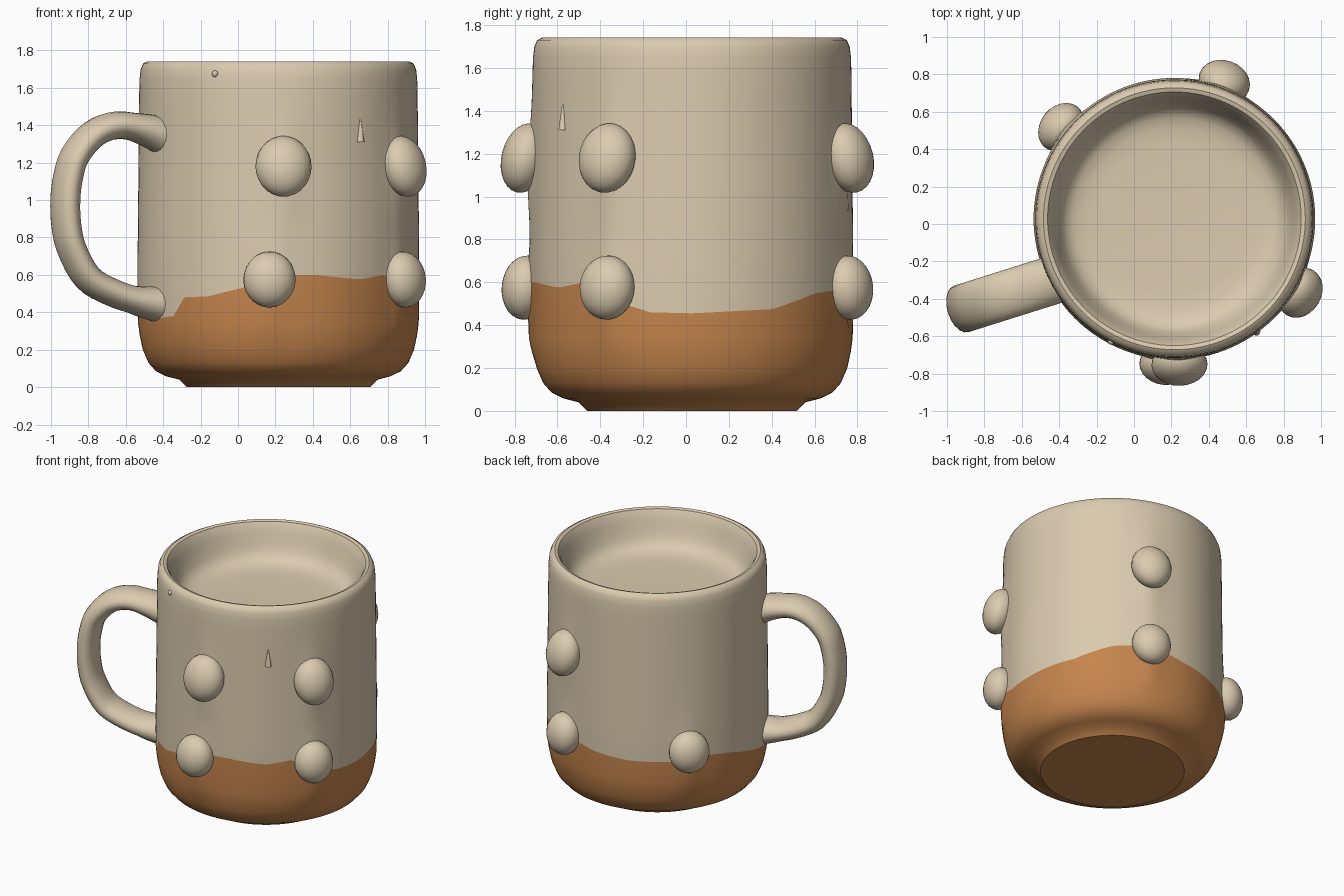
import bpy, bmesh, math
from mathutils import Vector, Matrix

if "Cube" in bpy.data.objects:
    bpy.data.objects.remove(bpy.data.objects["Cube"])

CX, CY = 0.216, 0.028          # axis of the cup


def material(name, rgb):
    m = bpy.data.materials.new(name)
    m.diffuse_color = (*rgb, 1)
    m.use_nodes = True
    m.node_tree.nodes["Principled BSDF"].inputs["Base Color"].default_value = m.diffuse_color
    return m


CREAM = material("cream_glaze", (0.71, 0.595, 0.43))
CLAY = material("orange_clay", (0.56, 0.235, 0.075))


def finish(bm, name, mats, angle=40):
    bmesh.ops.recalc_face_normals(bm, faces=bm.faces)
    me = bpy.data.meshes.new(name)
    bm.to_mesh(me)
    bm.free()
    ob = bpy.data.objects.new(name, me)
    bpy.context.collection.objects.link(ob)
    for m in mats:
        me.materials.append(m)
    bpy.context.view_layer.objects.active = ob
    ob.select_set(True)
    bpy.ops.object.shade_smooth_by_angle(angle=math.radians(angle))
    ob.select_set(False)
    return ob


# Wavy glaze edge: (degrees around the cup, height)
EDGE = [(0, .455), (30, .475), (50, .55), (70, .57), (90, .52), (110, .5), (132, .5),
        (145, .53), (165, .49), (190, .4), (205, .36), (222, .38), (228, .48),
        (240, .485), (255, .53), (270, .6), (285, .6), (305, .575), (318, .6),
        (335, .5), (345, .46), (360, .455)]


def edge_height(deg):
    for (a, za), (b, zb) in zip(EDGE, EDGE[1:]):
        if a <= deg <= b:
            return za + (zb - za) * (deg - a) / (b - a)


# Knobs: degrees around the cup, height, tangential / vertical half sizes, lean
KNOBS = [(272, 1.18, .15, .165, 14), (266.5, .575, .14, .15, 6),
         (329.5, 1.18, .14, .165, 14), (329.5, .575, .135, .15, 6),
         (70, 1.18, .14, .165, 14), (70, .575, .135, .15, 6),
         (141, .575, .14, .15, 6)]


def swell(deg, z):
    """Pulled clay around and just below each knob."""
    s = 0
    for a, kz, *_ in KNOBS:
        d = math.radians((deg - a + 180) % 360 - 180) * .75
        s += .022 * math.exp(-(d / .085) ** 2 - ((z - kz + .06) / .23) ** 2)
    return s


# Cup body: lathe from foot to rim and down into the shallow hollow
SEG = 120
PROFILE = [(.49, 0), (.53, .04), (.6, .058), (.655, .085), (.695, .13), (.725, .2),
           (.742, .28), (.75, .34), (.753, None), (.753, .68)]
PROFILE += [(.752 - .009 * i / 9, .78 + .1 * i) for i in range(9)]
PROFILE += [(.742, 1.65), (.736, 1.70), (.723, 1.73), (.70, 1.742), (.678, 1.735),
            (.66, 1.705), (.645, 1.66), (.625, 1.6), (.605, 1.55), (.58, 1.51),
            (.54, 1.485), (.48, 1.472), (.4, 1.467)]
bm = bmesh.new()
rings = []
for r, z in PROFILE:
    ring = []
    for i in range(SEG):
        deg = 360 * i / SEG
        h = edge_height(deg) if z is None else z
        rr = r + (swell(deg, h) if .2 < h < 1.6 and r > .7 else 0)
        a = math.radians(deg)
        ring.append(bm.verts.new((CX + rr * math.cos(a), CY + rr * math.sin(a), h)))
    rings.append(ring)
glaze_row = [z for _, z in PROFILE].index(None)
for k, (lo, hi) in enumerate(zip(rings, rings[1:])):
    for i in range(SEG):
        j = (i + 1) % SEG
        f = bm.faces.new((lo[i], lo[j], hi[j], hi[i]))
        f.material_index = 1 if k < glaze_row else 0
bm.faces.new(rings[0]).material_index = 1
bm.faces.new(rings[-1])
finish(bm, "cup_body", [CREAM, CLAY])

# Handle: oval section swept along a rounded loop (distance along, height)
PATH = [(.69, 1.345), (.80, 1.38), (.94, 1.40), (1.07, 1.355), (1.175, 1.24), (1.215, 1.12),
        (1.23, 1.0), (1.225, .87), (1.195, .74), (1.105, .585), (.965, .505),
        (.82, .46), (.69, .44)]
ORIGIN = Vector((.25, -.084, 0))
out = Vector((math.cos(math.radians(197.5)), math.sin(math.radians(197.5)), 0))
side = Vector((-out.y, out.x, 0))
pts = [Vector(p) for p in PATH]
smooth = []
for i in range(len(pts) - 1):          # Catmull-Rom subdivision
    p0, p1, p2, p3 = pts[max(i - 1, 0)], pts[i], pts[i + 1], pts[min(i + 2, len(pts) - 1)]
    for s in range(4):
        t = s / 4
        smooth.append(.5 * (2 * p1 + (p2 - p0) * t + (2 * p0 - 5 * p1 + 4 * p2 - p3) * t * t
                            + (3 * p1 - p0 - 3 * p2 + p3) * t ** 3))
smooth.append(pts[-1])
bm = bmesh.new()
rings = []
for i, p in enumerate(smooth):
    d = (smooth[min(i + 1, len(smooth) - 1)] - smooth[max(i - 1, 0)]).normalized()
    flare = 1 + .35 * max(0, (.86 - p.x) / .17)      # thicker where it joins the cup
    ring = []
    for k in range(20):
        a = math.tau * k / 20
        w, t = .13 * math.cos(a), .074 * flare * math.sin(a)
        q = p + Vector((-d.y, d.x)) * t
        ring.append(bm.verts.new(ORIGIN + Vector((0, 0, q.y)) + out * q.x + side * w))
    rings.append(ring)
for lo, hi in zip(rings, rings[1:]):
    for k in range(20):
        bm.faces.new((lo[k], lo[k - 1], hi[k - 1], hi[k]))
bm.faces.new(rings[0])
bm.faces.new(rings[-1])
finish(bm, "handle", [CREAM], 60)


def on_wall(deg, radius, z):
    return Matrix.Translation((CX, CY, z)) @ Matrix.Rotation(math.radians(deg), 4, 'Z') \
        @ Matrix.Translation((radius, 0, 0))


# Rounded knobs on the wall, tops leaning in
for n, (deg, z, w, h, lean) in enumerate(KNOBS):
    bm = bmesh.new()
    bmesh.ops.create_uvsphere(bm, u_segments=24, v_segments=14, radius=1)
    bm.transform(on_wall(deg, .78, z) @ Matrix.Rotation(math.radians(-lean), 4, 'Y')
                 @ Matrix.Diagonal((.11, w, h, 1)))
    finish(bm, f"knob_{n + 1}", [CREAM], 60)

# Small pulled-clay spur and rim pip
bm = bmesh.new()
bmesh.ops.create_cone(bm, cap_ends=True, segments=10, radius1=.022, radius2=.004, depth=.12)
bm.transform(on_wall(306, .745, 1.37))
finish(bm, "spur", [CREAM], 60)
bm = bmesh.new()
bmesh.ops.create_uvsphere(bm, u_segments=10, v_segments=6, radius=.018)
bm.transform(on_wall(242.7, .738, 1.675))
finish(bm, "rim_pip", [CREAM], 60)
